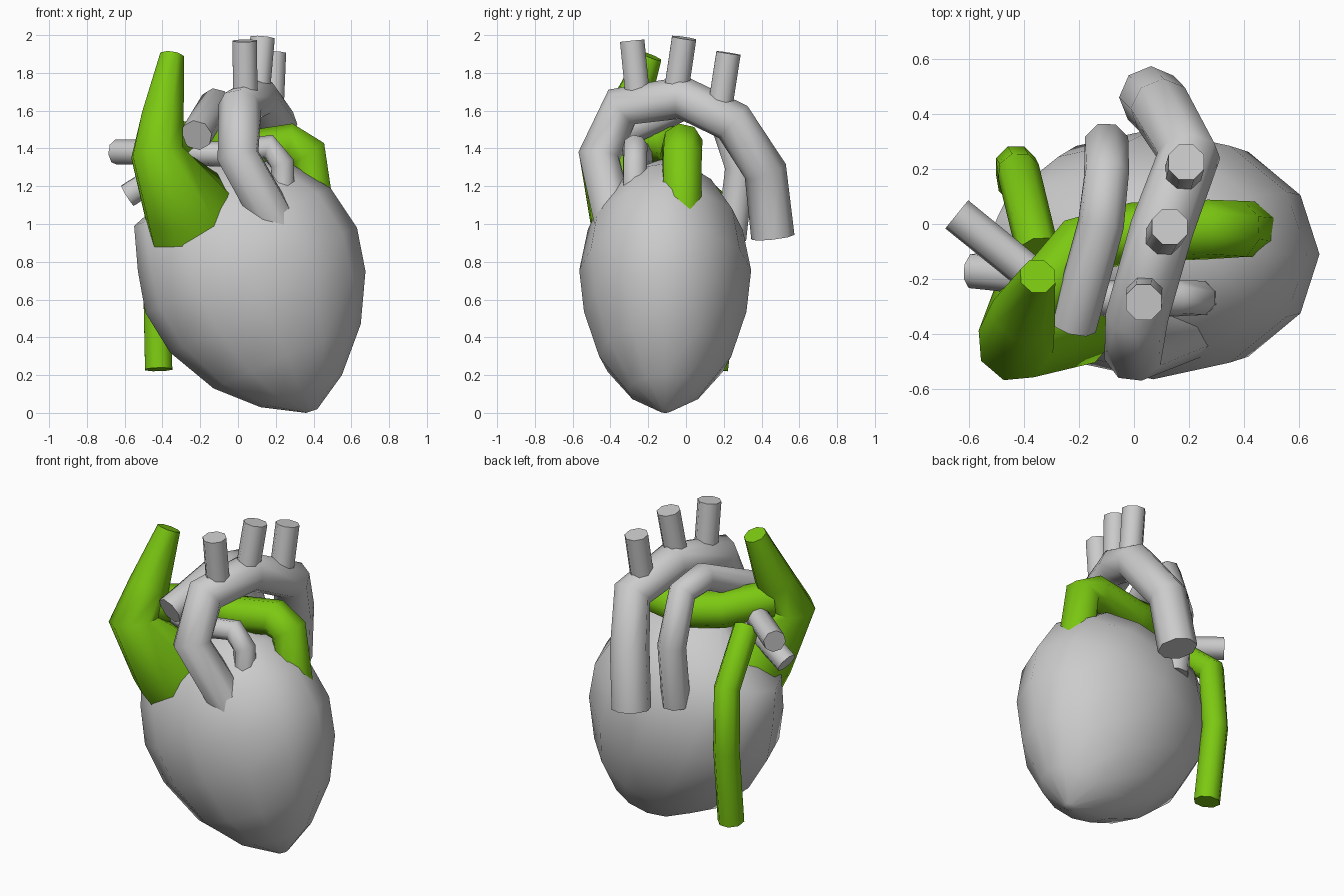
import bpy, bmesh, math
from mathutils import Vector

if "Cube" in bpy.data.objects:
    bpy.data.objects.remove(bpy.data.objects["Cube"])

green = bpy.data.materials.new("green")
green.diffuse_color = (0.2, 0.58, 0.006, 1)
green.use_nodes = True
green.node_tree.nodes["Principled BSDF"].inputs["Base Color"].default_value = green.diffuse_color


def skin(name, rings, mat=None, angle=50):
    """Join equal-sized rings of points into a capped, smooth-shaded skin."""
    bm = bmesh.new()
    loops = [[bm.verts.new(p) for p in r] for r in rings]
    n = len(loops[0])
    for a, b in zip(loops, loops[1:]):
        for i in range(n):
            j = (i + 1) % n
            bm.faces.new((a[i], a[j], b[j], b[i]))
    bm.faces.new(loops[0][::-1])
    bm.faces.new(loops[-1])
    bmesh.ops.remove_doubles(bm, verts=bm.verts, dist=1e-5)
    bmesh.ops.recalc_face_normals(bm, faces=bm.faces)
    me = bpy.data.meshes.new(name)
    bm.to_mesh(me)
    bm.free()
    ob = bpy.data.objects.new(name, me)
    bpy.context.collection.objects.link(ob)
    if mat:
        me.materials.append(mat)
    bpy.ops.object.select_all(action='DESELECT')
    ob.select_set(True)
    bpy.context.view_layer.objects.active = ob
    bpy.ops.object.shade_smooth_by_angle(angle=math.radians(angle))
    return ob


def tube(name, path, radius, mat=None, sides=8):
    """Sweep a circle along a path; radius is one number or one per point."""
    pts = [Vector(p) for p in path]
    radii = radius if isinstance(radius, (list, tuple)) else [radius] * len(pts)
    rings, u = [], None
    for k, p in enumerate(pts):
        t = Vector()
        if k:
            t += (p - pts[k - 1]).normalized()
        if k < len(pts) - 1:
            t += (pts[k + 1] - p).normalized()
        t.normalize()
        if u is None:
            u = t.orthogonal()
        u = (u - t * u.dot(t)).normalized()
        v = t.cross(u)
        rings.append([p + radii[k] * (u * math.cos(a) + v * math.sin(a))
                      for a in (math.tau * (i + 0.5) / sides for i in range(sides))])
    return skin(name, rings, mat)


# Heart body: tilted elliptical rings (left x, left z, right x, right z, half depth)
sections = [(0.36, 0.0, 0.42, 0.02, 0.03),
            (0.12, 0.03, 0.55, 0.20, 0.20),
            (-0.13, 0.13, 0.65, 0.47, 0.35),
            (-0.36, 0.32, 0.675, 0.75, 0.43),
            (-0.49, 0.53, 0.63, 0.98, 0.455),
            (-0.53, 0.75, 0.49, 1.19, 0.41),
            (-0.55, 0.99, 0.28, 1.32, 0.28),
            (-0.20, 1.30, -0.10, 1.35, 0.03)]
rings = []
for lx, lz, rx, rz, d in sections:
    ring = []
    for i in range(12):
        a = math.tau * i / 12
        c = math.cos(a) / 2
        ring.append(((lx + rx) / 2 + (rx - lx) * c, -0.11 + d * math.sin(a),
                     (lz + rz) / 2 + (rz - lz) * c))
    rings.append(ring)
skin("heart_body", rings, angle=80)

# Main arch with its three upper branches
tube("aortic_arch", [(0.22, -0.37, 0.97), (0.0, -0.46, 1.36), (0.01, -0.34, 1.62),
                     (0.10, -0.02, 1.67), (0.20, 0.25, 1.54), (0.10, 0.42, 1.28),
                     (0.06, 0.46, 0.93)], 0.115)
for name, base, top in [("front", (0.04, -0.25, 1.62), (0.035, -0.285, 1.97)),
                        ("middle", (0.10, -0.06, 1.65), (0.13, -0.01, 1.985)),
                        ("rear", (0.175, 0.17, 1.55), (0.19, 0.225, 1.905))]:
    tube("arch_branch_" + name, [base, top], 0.07)

# Upper vein widening into the right atrium
tube("upper_vein_and_atrium", [(-0.35, -0.19, 1.89), (-0.40, -0.32, 1.56),
                               (-0.43, -0.43, 1.38), (-0.27, -0.30, 1.11),
                               (-0.20, -0.12, 0.86)],
     [0.068, 0.12, 0.145, 0.25, 0.26], green)

# Lower vein behind the body
tube("lower_vein", [(-0.42, 0.15, 0.23), (-0.43, 0.21, 0.70), (-0.42, 0.19, 1.08),
                    (-0.35, -0.10, 1.33)], 0.078, green)

# Green cross vessel under the arch
tube("cross_vessel", [(0.41, -0.02, 1.05), (0.37, -0.02, 1.37), (0.27, -0.02, 1.425),
                      (0.0, -0.03, 1.38), (-0.20, -0.08, 1.42), (-0.38, -0.30, 1.45)],
     0.11, green)

# Rear grey arch between the cross vessel and the upper vein
tube("rear_arch", [(-0.10, 0.24, 0.92), (-0.10, 0.285, 1.30), (-0.10, 0.18, 1.60),
                   (-0.12, 0.0, 1.635), (-0.22, -0.37, 1.47)], 0.085)

# Small vessel crossing behind the main arch, with its side branch
tube("small_vessel", [(0.24, -0.27, 1.12), (0.235, -0.27, 1.32), (0.16, -0.27, 1.41),
                      (-0.10, -0.27, 1.37), (-0.38, -0.18, 1.38), (-0.645, 0.035, 1.38)],
     0.067)
tube("small_vessel_branch", [(-0.30, -0.20, 1.33), (-0.585, -0.17, 1.15)], 0.067)
